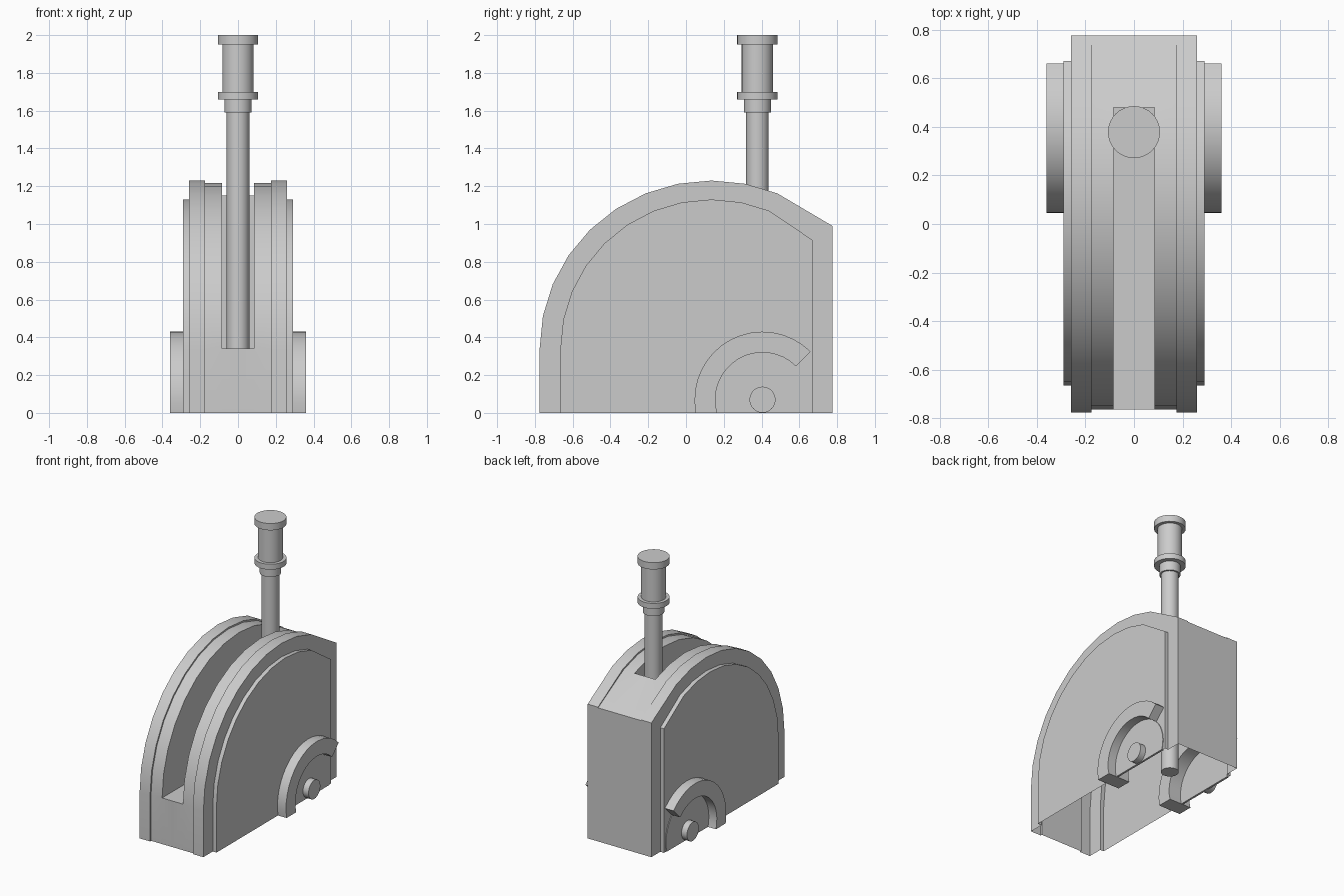
import bpy, bmesh, math
from mathutils import Vector

cube = bpy.data.objects.get("Cube")
if cube:
    bpy.data.objects.remove(cube, do_unlink=True)

grey = bpy.data.materials.new("plain grey")
grey.use_nodes = True
grey.diffuse_color = (0.6, 0.6, 0.6, 1)
grey.node_tree.nodes["Principled BSDF"].inputs["Base Color"].default_value = (0.6, 0.6, 0.6, 1)


def finish(name, bm, mirror=True):
    """Turn a bmesh into a smooth-by-angle object, mirrored across x."""
    mesh = bpy.data.meshes.new(name)
    bm.to_mesh(mesh)
    bm.free()
    mesh.materials.append(grey)
    obj = bpy.data.objects.new(name, mesh)
    bpy.context.collection.objects.link(obj)
    bpy.ops.object.select_all(action='DESELECT')
    obj.select_set(True)
    bpy.context.view_layer.objects.active = obj
    bpy.ops.object.shade_smooth_by_angle(angle=math.radians(30))
    if mirror:
        obj.modifiers.new("Mirror", 'MIRROR').use_axis[0] = True
    return obj


def profile(ry, rz, back, back_z):
    """Side outline (y, z): upright front, stepped arc, slope, upright back."""
    pts = [(0.135 - ry, 0.0)]
    for i in range(11):
        a = math.radians(180 - 11.25 * i)
        pts.append((0.135 + ry * math.cos(a), 0.34 + rz * math.sin(a)))
    return pts + [(back, back_z), (back, 0.0)]


def extrude(name, pts, x0, x1):
    """Solid slab from a (y, z) outline, mirrored to the other side."""
    bm = bmesh.new()
    lo = [bm.verts.new((x0, y, z)) for y, z in pts]
    hi = [bm.verts.new((x1, y, z)) for y, z in pts]
    bm.faces.new(lo)
    bm.faces.new(hi)
    n = len(pts)
    for i in range(n):
        j = (i + 1) % n
        bm.faces.new((lo[i], lo[j], hi[j], hi[i]))
    bmesh.ops.recalc_face_normals(bm, faces=bm.faces)
    return finish(name, bm)


def arc(r, a0, a1, n):
    """Points around the pivot from angle a0 to a1 in degrees."""
    angles = [math.radians(a0 + (a1 - a0) * i / n) for i in range(n + 1)]
    return [(0.405 + r * math.cos(a), 0.07 + r * math.sin(a)) for a in angles]


# Housing: a shell, open below, lofted from the slot edge out to the side panel
mid = profile(0.898, 0.878, 0.775, 0.985)
outer = profile(0.91, 0.89, 0.775, 0.99)
panel = profile(0.80, 0.79, 0.67, 0.915)
sections = [(0.085, mid), (0.175, mid), (0.175, outer),
            (0.26, outer), (0.26, panel), (0.29, panel)]
bm = bmesh.new()
rings = [[bm.verts.new((x, y, z)) for y, z in pts] for x, pts in sections]
for a, b in zip(rings, rings[1:]):
    for i in range(len(a) - 1):
        bm.faces.new((a[i], a[i + 1], b[i + 1], b[i]))
cap = bm.faces.new(rings[-1])

# Slot: front strip, floor, end wall, rear slope and back, then the side wall
edge = rings[0]
corner = bm.verts.new((0.085, mid[11][0], 0.34))
line = [edge[0], edge[1], corner, edge[11], edge[12], edge[13]]
centre = [bm.verts.new((0, v.co.y, v.co.z)) for v in line]
for i in range(5):
    bm.faces.new((centre[i], centre[i + 1], line[i + 1], line[i]))
bm.faces.new(edge[1:12] + [corner])
bmesh.ops.remove_doubles(bm, verts=bm.verts, dist=0.0005)
bmesh.ops.recalc_face_normals(bm, faces=bm.faces)
side = max(bm.faces, key=lambda f: f.calc_center_median().x)
side.normal_update()
if side.normal.x < 0:
    bmesh.ops.reverse_faces(bm, faces=bm.faces)
finish("housing", bm)

# Pivot details on both sides
guard = arc(0.36, 45, 191.2, 16) + arc(0.25, 196.3, 45, 16)
extrude("pivot_guard", guard, 0.18, 0.36)
extrude("pivot_disc", arc(0.25, -16.2, 196.2, 24), 0.28, 0.295)
extrude("pivot_pin", arc(0.069, 0, 345, 23), 0.28, 0.34)

# Lever: one turned profile of shaft, collar, flange, grip and end cap
turned = [(0, 0.05), (0.06, 0.05), (0.06, 1.59), (0.072, 1.59), (0.072, 1.66),
          (0.107, 1.66), (0.107, 1.70), (0.083, 1.70), (0.083, 1.95),
          (0.107, 1.95), (0.107, 2.0), (0, 2.0)]
bm = bmesh.new()
verts = [bm.verts.new((r, 0.378, z)) for r, z in turned]
edges = [bm.edges.new(pair) for pair in zip(verts, verts[1:])]
bmesh.ops.spin(bm, geom=verts + edges, cent=Vector((0, 0.378, 0)), axis=(0, 0, 1),
               angle=math.tau, steps=32, use_duplicate=False)
bmesh.ops.remove_doubles(bm, verts=bm.verts, dist=0.0005)
bmesh.ops.recalc_face_normals(bm, faces=bm.faces)
finish("lever", bm, mirror=False)
